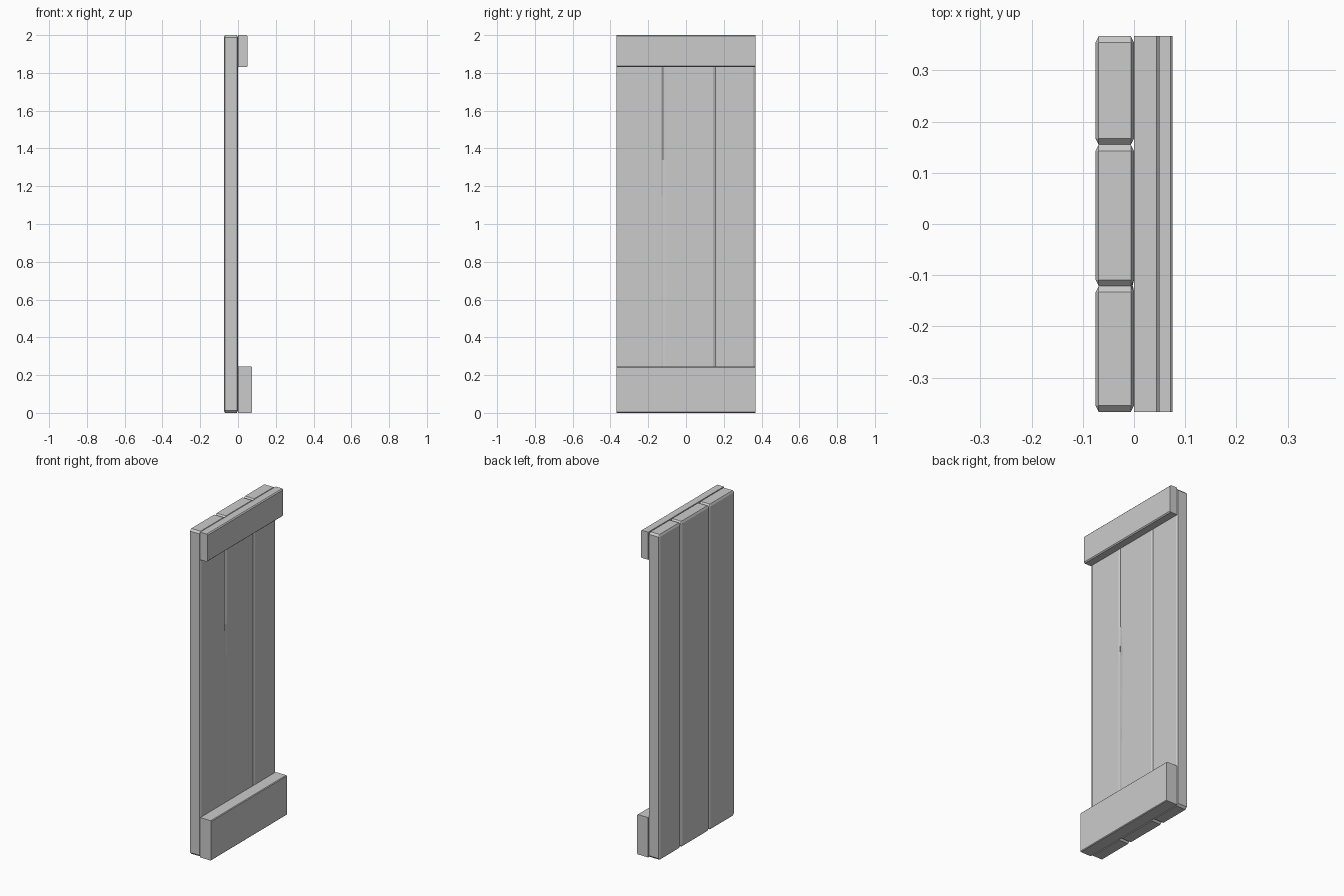
import bpy, bmesh
from mathutils import Vector, Matrix

if "Cube" in bpy.data.objects:
    bpy.data.objects.remove(bpy.data.objects["Cube"])

HALF_Y, THICK, HEIGHT = 0.367, 0.075, 2.0
CX, CYZ = 0.006, 0.012          # chamfer across the thickness / along the face


def finish(bm, name):
    bmesh.ops.recalc_face_normals(bm, faces=bm.faces)
    mesh = bpy.data.meshes.new(name)
    bm.to_mesh(mesh)
    bm.free()
    obj = bpy.data.objects.new(name, mesh)
    bpy.context.collection.objects.link(obj)
    return obj


def box(lo, hi):
    lo, hi = Vector(lo), Vector(hi)
    bm = bmesh.new()
    bmesh.ops.create_cube(bm, size=1, matrix=Matrix.Translation((lo + hi) / 2)
                          @ Matrix.Diagonal((*(hi - lo), 1)))
    return bm


def plank(name, y0, y1, wear=None):
    # Chamfer a squashed box, then stretch it so chamfers are wider on the face
    s = CYZ / CX
    bm = box((-THICK, y0 / s, 0), (0, y1 / s, HEIGHT / s))
    bmesh.ops.bevel(bm, geom=bm.edges[:], offset=CX, segments=1,
                    profile=0.5, affect='EDGES')
    bmesh.ops.scale(bm, vec=(1, s, s), verts=bm.verts[:])
    if wear:
        # Worn stretch of the joint, cut into lengths and reshaped
        for z in (1.34, 1.15, 0.7, 0.24):
            bmesh.ops.bisect_plane(bm, geom=bm.verts[:] + bm.edges[:] + bm.faces[:],
                                   plane_co=(0, 0, z), plane_no=(0, 0, 1))
        for v in bm.verts:
            if 0.2 < v.co.z < 1.3:
                wear(v)
    return finish(bm, name)


def batten(name, z0, z1, depth, chamfer):
    bm = box((0, -HALF_Y, z0), (depth, HALF_Y, z1))
    edges = [e for e in bm.edges if all(v.co.x > depth / 2 for v in e.verts)
             and abs(e.verts[0].co.y - e.verts[1].co.y) > 0.1]
    bmesh.ops.bevel(bm, geom=edges, offset=chamfer, segments=1,
                    profile=0.5, affect='EDGES')
    return finish(bm, name)


JOINT_A, JOINT_B = -0.121, 0.155


def wear_left(v):
    # shallower chamfer at the joint
    if abs(v.co.y - JOINT_A) < 0.001 and v.co.x > -0.02:
        v.co.x = -0.002


def wear_middle(v):
    if v.co.x > -0.02:
        if abs(v.co.y - JOINT_A) < 0.001:
            v.co.x = -0.003
        elif abs(v.co.y - JOINT_A - CYZ) < 0.001:
            v.co.y += 0.012 * min(1, max(0, (v.co.z - 0.24) / 0.9))


# Three vertical planks
plank("left_plank", -HALF_Y, JOINT_A, wear_left)
plank("middle_plank", JOINT_A, JOINT_B, wear_middle)
plank("right_plank", JOINT_B, HALF_Y)

# Two cross battens
batten("top_batten", 1.83, HEIGHT, 0.05, 0.006)
batten("bottom_batten", 0, 0.245, 0.075, 0.004)
